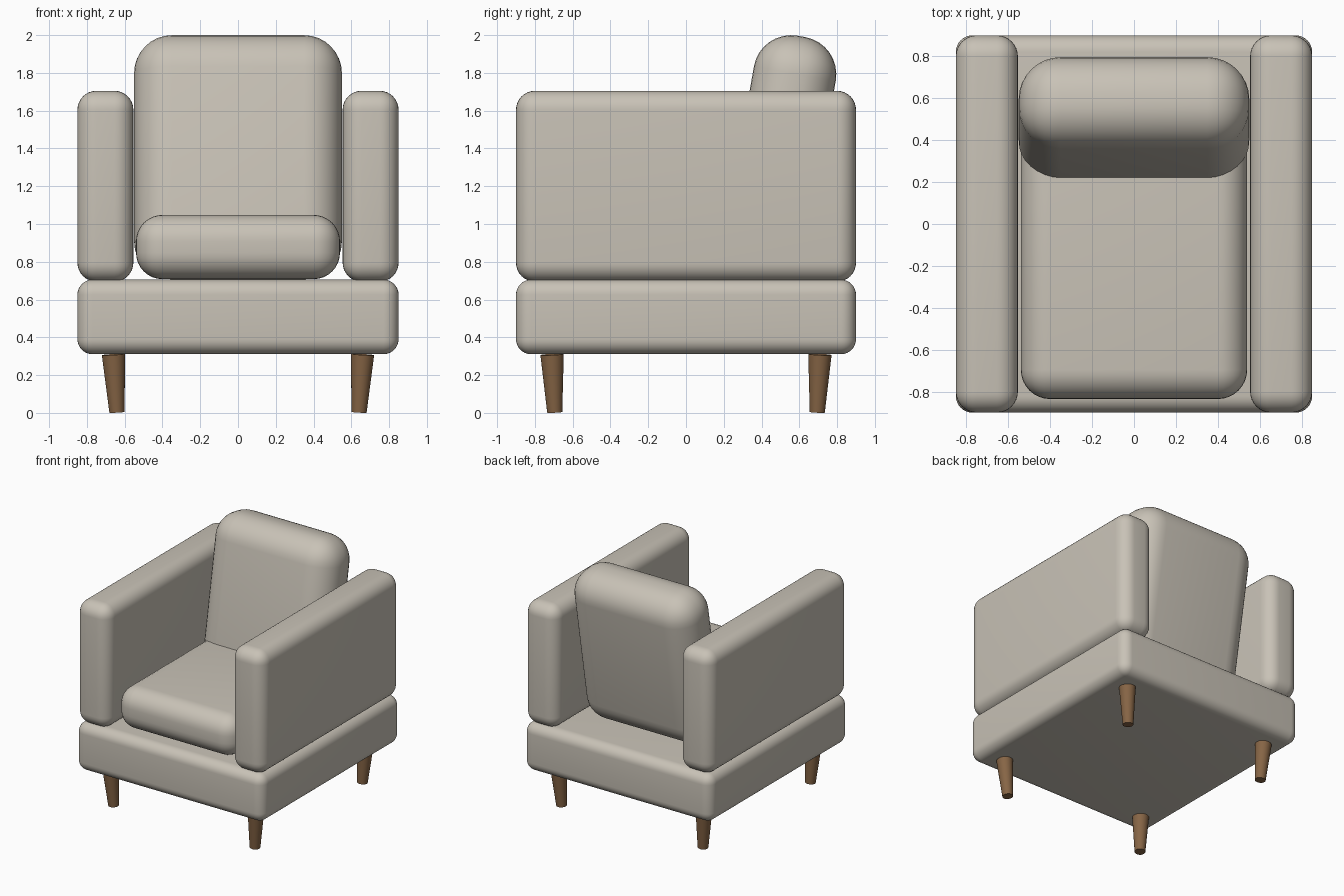
import bpy
import bmesh
import math
from mathutils import Matrix, Vector

if "Cube" in bpy.data.objects:
    bpy.data.objects.remove(bpy.data.objects["Cube"], do_unlink=True)


def material(name, rgb):
    mat = bpy.data.materials.new(name)
    mat.use_nodes = True
    mat.diffuse_color = (*rgb, 1)
    mat.node_tree.nodes["Principled BSDF"].inputs["Base Color"].default_value = (*rgb, 1)
    return mat


fabric = material("beige fabric", (0.58, 0.54, 0.47))
wood = material("brown wood", (0.24, 0.13, 0.06))


def finish(name, bm, mat):
    mesh = bpy.data.meshes.new(name)
    bm.to_mesh(mesh)
    bm.free()
    mesh.materials.append(mat)
    obj = bpy.data.objects.new(name, mesh)
    bpy.context.collection.objects.link(obj)
    bpy.ops.object.select_all(action="DESELECT")
    obj.select_set(True)
    bpy.context.view_layer.objects.active = obj
    bpy.ops.object.shade_smooth_by_angle(angle=math.radians(35))
    return obj


def cushion(name, size, centre, radius, tilt=0):
    """Upholstered block with rounded edges, optionally leaning back."""
    bm = bmesh.new()
    bmesh.ops.create_cube(bm, size=1)
    bmesh.ops.scale(bm, vec=size, verts=bm.verts)
    bmesh.ops.bevel(bm, geom=bm.edges[:], offset=radius, segments=8,
                    profile=0.5, affect="EDGES", clamp_overlap=True)
    obj = finish(name, bm, fabric)
    obj.location = centre
    obj.rotation_euler.x = -math.radians(tilt)
    return obj


# Upholstered body
cushion("seat_base", (1.7, 1.8, 0.395), (0, 0, 0.508), 0.08)
cushion("seat_cushion", (1.08, 1.32, 0.34), (0, -0.175, 0.878), 0.14)
cushion("back_cushion", (1.1, 0.44, 1.3), (0, 0.498, 1.353), 0.2, tilt=10)
for side, sx in (("left", 1), ("right", -1)):
    cushion(side + "_arm", (0.296, 1.8, 1.01), (sx * 0.702, 0, 1.2), 0.1)

# Tapered legs, feet leaning slightly inward
for side, sx in (("left", 1), ("right", -1)):
    for end, sy in (("front", -1), ("back", 1)):
        top = Vector((sx * 0.659, sy * 0.709, 0.309))
        foot = Vector((sx * 0.641, sy * 0.695, 0.003))
        axis = top - foot
        bm = bmesh.new()
        bmesh.ops.create_cone(
            bm, cap_ends=True, segments=32, radius1=0.04, radius2=0.062,
            depth=axis.length,
            matrix=Matrix.Translation((top + foot) / 2)
            @ axis.to_track_quat("Z", "Y").to_matrix().to_4x4())
        finish(f"{end}_{side}_leg", bm, wood)
